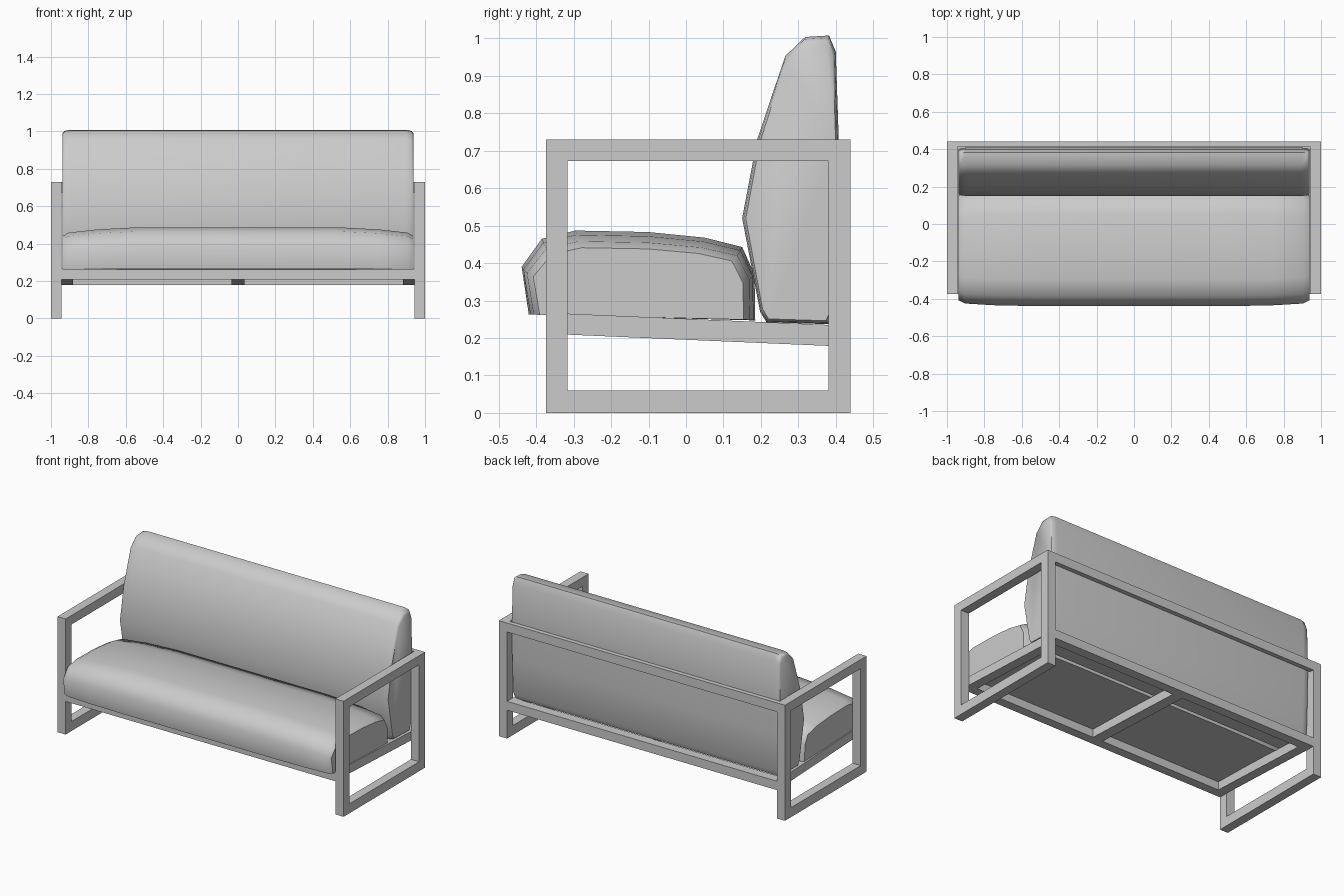
import bpy, bmesh

if "Cube" in bpy.data.objects:
    bpy.data.objects.remove(bpy.data.objects["Cube"])


def loft(name, profile, stations, smooth=False, pivot=(0, 0)):
    """Skin a (y, z) profile along x; each station is (x, y scale, z scale)."""
    bm = bmesh.new()
    rings = []
    for x, sy, sz in stations:
        rings.append([bm.verts.new((x, pivot[0] + (y - pivot[0]) * sy,
                                    pivot[1] + (z - pivot[1]) * sz)) for y, z in profile])
    n = len(profile)
    for a, b in zip(rings, rings[1:]):
        for i in range(n):
            j = (i + 1) % n
            bm.faces.new((a[i], a[j], b[j], b[i]))
    bm.faces.new(rings[0])
    bm.faces.new(rings[-1][::-1])
    bmesh.ops.recalc_face_normals(bm, faces=bm.faces)
    mesh = bpy.data.meshes.new(name)
    bm.to_mesh(mesh)
    bm.free()
    ob = bpy.data.objects.new(name, mesh)
    bpy.context.collection.objects.link(ob)
    if smooth:
        bpy.ops.object.select_all(action='DESELECT')
        ob.select_set(True)
        bpy.context.view_layer.objects.active = ob
        bpy.ops.object.shade_smooth_by_angle(angle=0.9)
    return ob


def beam(name, x0, x1, profile):
    return loft(name, profile, [(x0, 1, 1), (x1, 1, 1)])


def rect(y0, y1, z0, z1):
    return [(y0, z0), (y1, z0), (y1, z1), (y0, z1)]


def mirrored(half):
    """Stations on both sides of x = 0, from the outer end inwards."""
    return [(-x, a, b) for x, a, b in half] + half[::-1]


FRONT, F_IN, B_IN, BACK = -0.374, -0.316, 0.38, 0.44
slope = [(F_IN, 0.209), (B_IN, 0.179), (B_IN, 0.235), (F_IN, 0.265)]

# Open rectangular side frames and sloping seat bearers
for side, s in (("left", -1), ("right", 1)):
    a, b = sorted((s * 0.943, s * 1.0))
    beam(side + "_front_leg", a, b, rect(FRONT, F_IN, 0, 0.73))
    beam(side + "_back_leg", a, b, rect(B_IN, BACK, 0, 0.73))
    beam(side + "_armrest", a, b, rect(F_IN, B_IN, 0.673, 0.73))
    beam(side + "_floor_rail", a, b, rect(F_IN, B_IN, 0, 0.06))
    a, b = sorted((s * 0.882, s * 0.943))
    beam(side + "_seat_bearer", a, b, slope)
beam("centre_seat_bearer", -0.035, 0.035, slope)

# Long rails joining the side frames
beam("front_rail", -0.943, 0.943, rect(FRONT, F_IN, 0.209, 0.267))
beam("back_rail", -0.943, 0.943, rect(B_IN, BACK, 0.179, 0.235))
beam("upper_back_rail", -0.943, 0.943, rect(0.412, BACK, 0.673, 0.73))

# Crowned seat cushion, tapering towards its ends
seat = [(-0.42, 0.263), (-0.439, 0.39), (-0.385, 0.465), (-0.295, 0.487), (-0.1, 0.483),
        (0.05, 0.468), (0.15, 0.443), (0.183, 0.37), (0.185, 0.247)]
loft("seat_cushion", seat,
     mirrored([(0.937, 0.9, 0.8), (0.905, 0.955, 0.875), (0.75, 0.985, 0.95), (0.53, 1, 1)]),
     True, (-0.127, 0.258))

# Tall tapered back cushion with softened ends
back = [(0.215, 0.242), (0.198, 0.27), (0.15, 0.52), (0.19, 0.73), (0.265, 0.953),
        (0.318, 1.004), (0.382, 1.008), (0.40, 0.965), (0.408, 0.73), (0.404, 0.5),
        (0.395, 0.27), (0.38, 0.237)]
loft("back_cushion", back,
     mirrored([(0.937, 0.93, 0.965), (0.928, 0.97, 0.988), (0.9, 1, 1)]), True, (0.29, 0.5))
